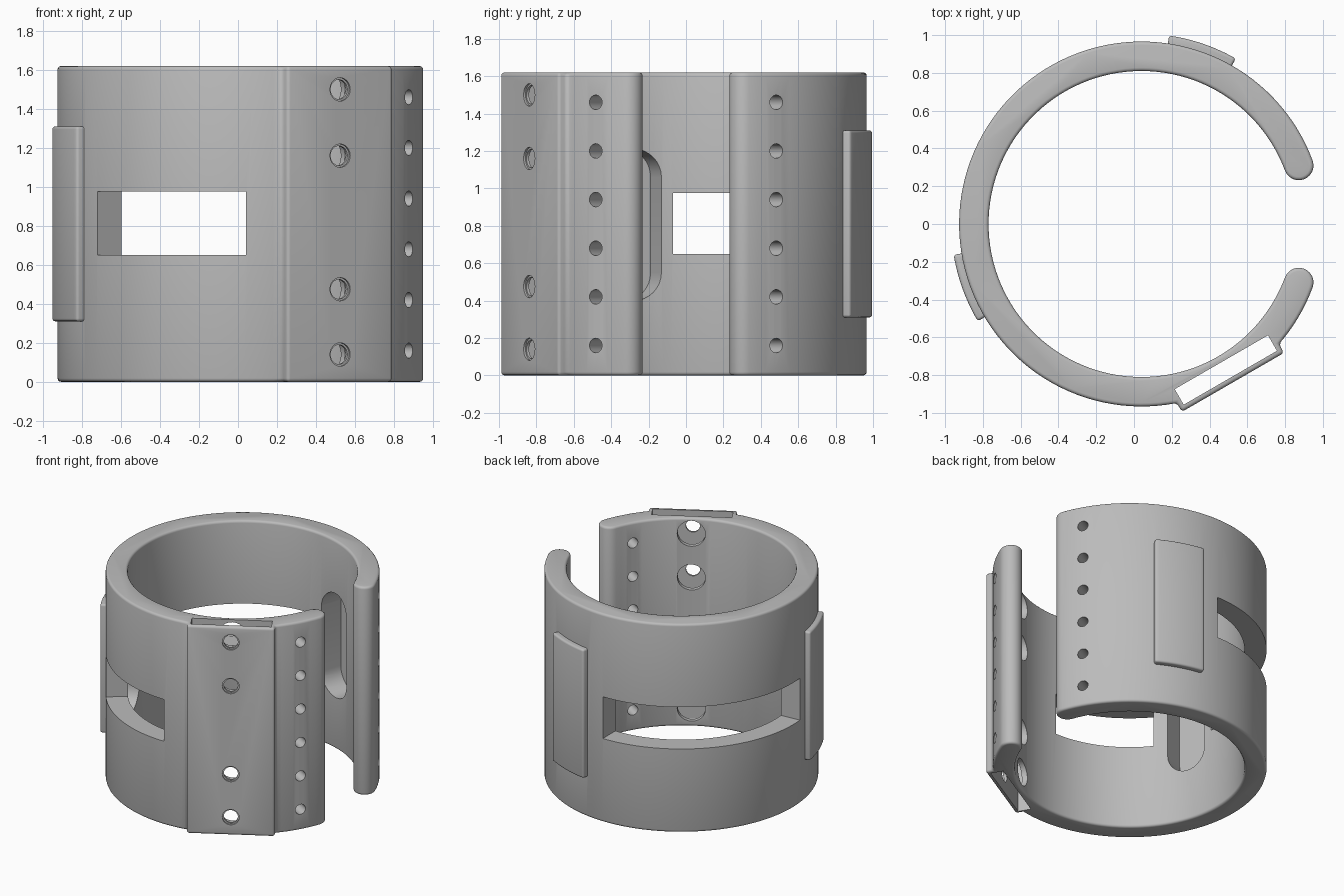
import bpy, bmesh
from math import cos, sin, pi, radians, asin, degrees
from mathutils import Matrix

if "Cube" in bpy.data.objects:
    bpy.data.objects.remove(bpy.data.objects["Cube"])

CX, HEIGHT = 0.04, 1.62          # ring axis and height
R_IN, R_OUT = 0.81, 0.966        # band radii
TIP = 20.4                       # angle of the rounded open ends
PLATE_AZ, PLATE_N, PLATE_T = -60, 0.968, 0.312

grey = bpy.data.materials.new("plain grey")
grey.use_nodes = True
COLOR = (0.5, 0.5, 0.5, 1)
grey.diffuse_color = COLOR
grey.node_tree.nodes["Principled BSDF"].inputs["Base Color"].default_value = COLOR


def frame(az, z=0):
    """Local x points outward from the ring axis at the given angle."""
    return Matrix.Translation((CX, 0, z)) @ Matrix.Rotation(radians(az), 4, 'Z')


def radial(az, z):
    """Local z points outward from the ring axis at the given angle."""
    return frame(az, z) @ Matrix.Rotation(pi / 2, 4, 'Y')


def arc(r, a0, a1, n, cx=0.0, cy=0.0):
    steps = [radians(a0 + (a1 - a0) * i / n) for i in range(n + 1)]
    return [(cx + r * cos(a), cy + r * sin(a)) for a in steps]


def prisms(name, items):
    """One object from several extruded outlines: (points, z0, z1, matrix)."""
    bm = bmesh.new()
    for pts, z0, z1, mat in items:
        lo, hi = ([bm.verts.new(mat @ Matrix.Translation((x, y, z)).translation)
                   for x, y in pts] for z in (z0, z1))
        bm.faces.new(lo[::-1])
        bm.faces.new(hi)
        for i in range(len(pts)):
            j = (i + 1) % len(pts)
            bm.faces.new((lo[i], lo[j], hi[j], hi[i]))
    bmesh.ops.recalc_face_normals(bm, faces=bm.faces)
    mesh = bpy.data.meshes.new(name)
    bm.to_mesh(mesh)
    bm.free()
    mesh.materials.append(grey)
    obj = bpy.data.objects.new(name, mesh)
    bpy.context.collection.objects.link(obj)
    return obj


def apply(obj, mod):
    bpy.context.view_layer.objects.active = obj
    bpy.ops.object.modifier_apply(modifier=mod.name)


def soften(obj, width):
    mod = obj.modifiers.new("edge rounding", 'BEVEL')
    mod.width, mod.segments = width, 3
    mod.limit_method, mod.angle_limit = 'ANGLE', radians(40)
    mod.use_clamp_overlap = False
    apply(obj, mod)


def combine(obj, tool, operation):
    mod = obj.modifiers.new("combine", 'BOOLEAN')
    mod.operation, mod.solver, mod.object = operation, 'EXACT', tool
    apply(obj, mod)
    bpy.data.objects.remove(tool)


def sector(r0, r1, a0, a1, n=40):
    return arc(r0, a0, a1, n) + arc(r1, a1, a0, n)


# Open band with rounded ends and the flat plate in its outline
half = degrees(asin(PLATE_T / R_OUT))
mid, cap = (R_IN + R_OUT) / 2, (R_OUT - R_IN) / 2
ca, sa = cos(radians(PLATE_AZ)), sin(radians(PLATE_AZ))
corners = [(PLATE_N * ca - t * sa, PLATE_N * sa + t * ca) for t in (-PLATE_T, PLATE_T)]
tx, ty = mid * cos(radians(TIP)), mid * sin(radians(TIP))
outline = arc(R_OUT, TIP, 360 + PLATE_AZ - half, 90) + corners
outline += arc(R_OUT, PLATE_AZ + half, -TIP, 8)
outline += arc(cap, -TIP, 180 - TIP, 12, tx, -ty)[1:-1]
outline += arc(R_IN, -TIP, TIP - 360, 110)
outline += arc(cap, 180 + TIP, 360 + TIP, 12, tx, ty)[1:-1]
band = prisms("cuff_band", [(outline, 0, HEIGHT, frame(0))])
soften(band, 0.018)

# Raised outer pads
PADS = (71, 200)
for az in PADS:
    pad = prisms("pad", [(sector(0.92, 1.008, -10.7, 10.7, 12), 0.31, 1.31, frame(az))])
    soften(pad, 0.015)
    combine(band, pad, 'UNION')

# Rounded pockets on the inside, behind the pads
pocket = arc(0.15, -90, 90, 16, 0.255) + arc(0.15, 90, 270, 16, -0.255)
combine(band, prisms("pocket_cutter", [(pocket, 0.6, 0.965, radial(az, 0.805))
                                       for az in PADS]), 'DIFFERENCE')

# Two windows through the wall
combine(band, prisms("window_cutter", [(sector(0.7, 1.1, a, b), 0.65, 0.975, frame(0))
                                       for a, b in ((90, 185), (218, 270))]), 'DIFFERENCE')

# Vertical slot behind the plate
slot = [(0.845, -0.285), (0.94, -0.285), (0.94, 0.285), (0.845, 0.285)]
combine(band, prisms("slot_cutter", [(slot, -0.1, HEIGHT + 0.1, frame(PLATE_AZ))]), 'DIFFERENCE')


def drill(places, r, n0, n1):
    disc = arc(r, 0, 360, 24)[:-1]
    combine(band, prisms("drill", [(disc, n0, n1, radial(az, z)) for az, z in places]),
            'DIFFERENCE')


# Columns of small holes beside the opening
drill([(az, 0.16 + 0.26 * i) for az in (-30, 30) for i in range(6)], 0.039, 0.7, 1.1)

# Plate holes: wide inside, narrow with a shallow rim outside
plate_holes = [(PLATE_AZ, z) for z in (0.14, 0.475, 1.16, 1.5)]
drill(plate_holes, 0.1, 0.7, 0.86)
drill(plate_holes, 0.05, 0.9, 1.1)
drill(plate_holes, 0.06, 0.956, 1.1)

bpy.ops.object.select_all(action='DESELECT')
band.select_set(True)
bpy.context.view_layer.objects.active = band
bpy.ops.object.shade_smooth_by_angle(angle=radians(35))
